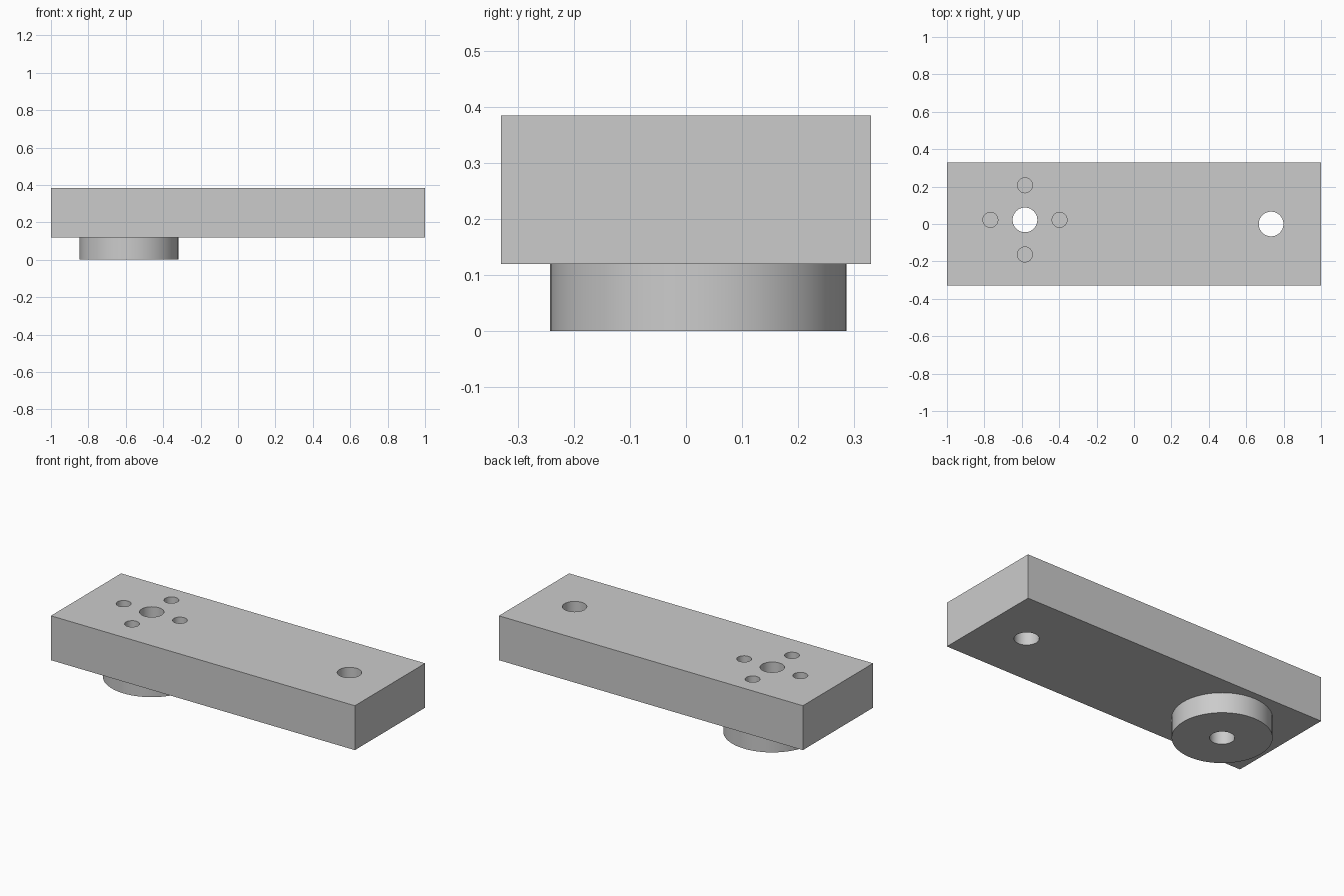
import bpy
import math

if "Cube" in bpy.data.objects:
    bpy.data.objects.remove(bpy.data.objects["Cube"], do_unlink=True)

# Key dimensions
HUB_X, HUB_Y = -0.583, 0.022
HUB_R, BORE_R, BOLT_R, BOLT_RING = 0.264, 0.066, 0.04, 0.185
PLATE_Z, TOP_Z = 0.12, 0.384

grey = bpy.data.materials.new("plain grey")
grey.use_nodes = True
COLOUR = (0.6, 0.6, 0.6, 1)
grey.diffuse_color = COLOUR
grey.node_tree.nodes["Principled BSDF"].inputs["Base Color"].default_value = COLOUR


def cylinder(name, x, y, radius, z0, z1):
    bpy.ops.mesh.primitive_cylinder_add(
        vertices=64, radius=radius, depth=z1 - z0, location=(x, y, (z0 + z1) / 2))
    obj = bpy.context.object
    obj.name = name
    obj.data.materials.append(grey)
    return obj


def drill(target, x, y, radius, z0, z1):
    """Cut a vertical hole and discard the cutter."""
    cutter = cylinder("hole_cutter", x, y, radius, z0, z1)
    bpy.context.view_layer.objects.active = target
    mod = target.modifiers.new("hole", "BOOLEAN")
    mod.operation, mod.solver, mod.object = "DIFFERENCE", "EXACT", cutter
    bpy.ops.object.modifier_apply(modifier=mod.name)
    bpy.data.objects.remove(cutter, do_unlink=True)


def smooth(obj):
    bpy.ops.object.select_all(action="DESELECT")
    obj.select_set(True)
    bpy.context.view_layer.objects.active = obj
    bpy.ops.object.shade_smooth_by_angle(angle=math.radians(30))


# Rectangular arm
bpy.ops.mesh.primitive_cube_add(size=1, location=(0, 0, (PLATE_Z + TOP_Z) / 2))
arm = bpy.context.object
arm.name = "arm_plate"
arm.scale = (2, 0.66, TOP_Z - PLATE_Z)
bpy.ops.object.transform_apply(location=False, rotation=False, scale=True)
arm.data.materials.append(grey)

# Round hub under one end
hub = cylinder("hub_disc", HUB_X, HUB_Y, HUB_R, 0, PLATE_Z)

# Through holes: hub bore and far pivot
for part in (arm, hub):
    drill(part, HUB_X, HUB_Y, BORE_R, -0.1, 0.5)
drill(arm, 0.733, 0, BORE_R, -0.1, 0.5)

# Four bolt holes around the bore, closed below by the hub
for i in range(4):
    a = i * math.pi / 2
    drill(arm, HUB_X + BOLT_RING * math.cos(a), HUB_Y + BOLT_RING * math.sin(a),
          BOLT_R, 0.05, 0.5)

smooth(arm)
smooth(hub)
